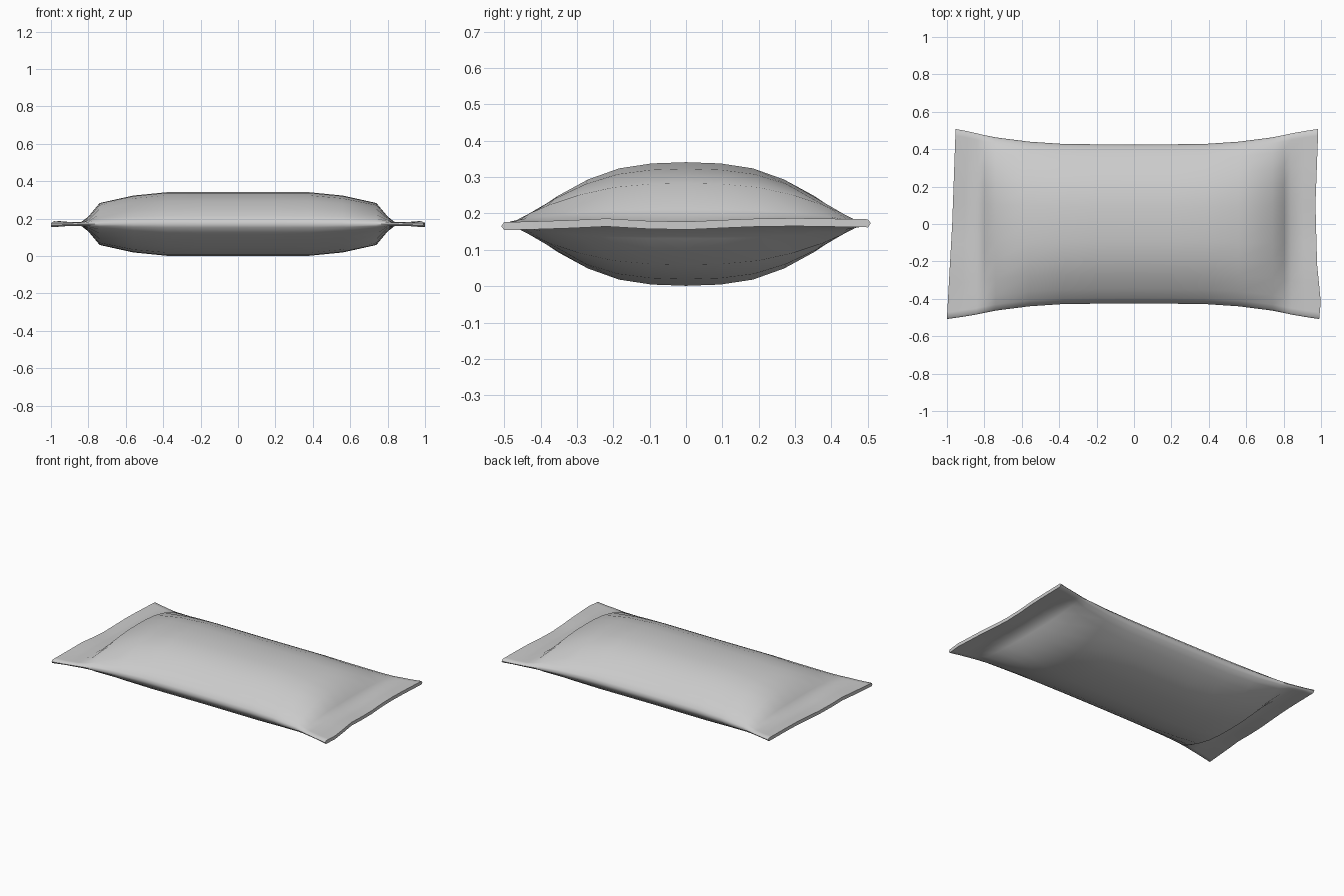
import bpy, bmesh, math

if "Cube" in bpy.data.objects:
    bpy.data.objects.remove(bpy.data.objects["Cube"])

MID = 0.171  # height of the seam plane

# Stations along the length: |x|, half width, half height, seal flatness (0 = body, 1 = seal)
STATIONS = [(0.0, 0.425, 0.17, 0), (0.2, 0.426, 0.17, 0), (0.38, 0.428, 0.17, 0),
            (0.56, 0.44, 0.152, 0), (0.74, 0.463, 0.112, 0), (0.80, 0.475, 0.04, 0.15),
            (0.84, 0.484, 0.009, 1), (0.91, 0.497, 0.008, 1), (0.98, 0.508, 0.011, 1)]
# Upper half of the pillow cross-section: y and z fractions from centre to edge
HALF = [(0, 1), (0.22, 0.98), (0.43, 0.9), (0.63, 0.72), (0.82, 0.46),
        (0.93, 0.26), (0.985, 0.11)]


def interp(table, v):
    for (a, fa), (b, fb) in zip(table, table[1:]):
        if v <= b:
            t = max(0, (v - a) / (b - a))
            return fa + (fb - fa) * t
    return table[-1][1]


# Wavy seal line and slightly ragged cut edges
WAVE = [(-0.5, -0.006), (-0.35, -0.002), (-0.2, 0.005), (-0.05, -0.007),
        (0.1, 0.0), (0.25, 0.006), (0.5, 0.002)]
LEFT_CUT = [(-0.5, -0.02), (0.0, 0.008), (0.5, 0.026)]
RIGHT_CUT = [(-0.51, 0.01), (-0.4, 0.02), (-0.25, 0.0), (0.1, -0.01), (0.5, 0.005)]


def section():
    top = [(-y, z) for y, z in reversed(HALF)] + HALF[1:]
    return [(-1, 0)] + top + [(1, 0)] + [(y, -z) for y, z in reversed(top)]


def ring(bm, x, w, h, seal):
    end = max(0, (abs(x) - 0.82) / 0.16)
    verts = []
    for fy, fz in section():
        y = fy * w
        flat = math.copysign(1, fz) if fz else 0
        z = h * (fz * (1 - seal) + flat * seal)
        z += interp(WAVE, y) * min(1, end)
        cut = interp(LEFT_CUT if x < 0 else RIGHT_CUT, y) * end
        verts.append(bm.verts.new((x + cut, y, MID + z)))
    return verts


# Pillow pouch: lofted body running into flat crimped seals
bm = bmesh.new()
rows = [(-x, w, h, s) for x, w, h, s in reversed(STATIONS)] + STATIONS[1:]
rings = [ring(bm, *r) for r in rows]
for a, b in zip(rings, rings[1:]):
    n = len(a)
    for i in range(n):
        j = (i + 1) % n
        bm.faces.new((a[i], a[j], b[j], b[i]))

# End caps built as strips between upper and lower lips
for r in (rings[0], rings[-1]):
    n = len(r)
    half = n // 2
    for i in range(half):
        quad = [r[i], r[i + 1], r[(n - i - 1) % n], r[(n - i) % n]]
        bm.faces.new(list(dict.fromkeys(quad)))
bmesh.ops.recalc_face_normals(bm, faces=bm.faces)

mesh = bpy.data.meshes.new("pillow_pouch")
bm.to_mesh(mesh)
bm.free()
pouch = bpy.data.objects.new("pillow_pouch", mesh)
bpy.context.collection.objects.link(pouch)
bpy.context.view_layer.objects.active = pouch
pouch.select_set(True)
bpy.ops.object.shade_smooth_by_angle(angle=math.radians(60))
